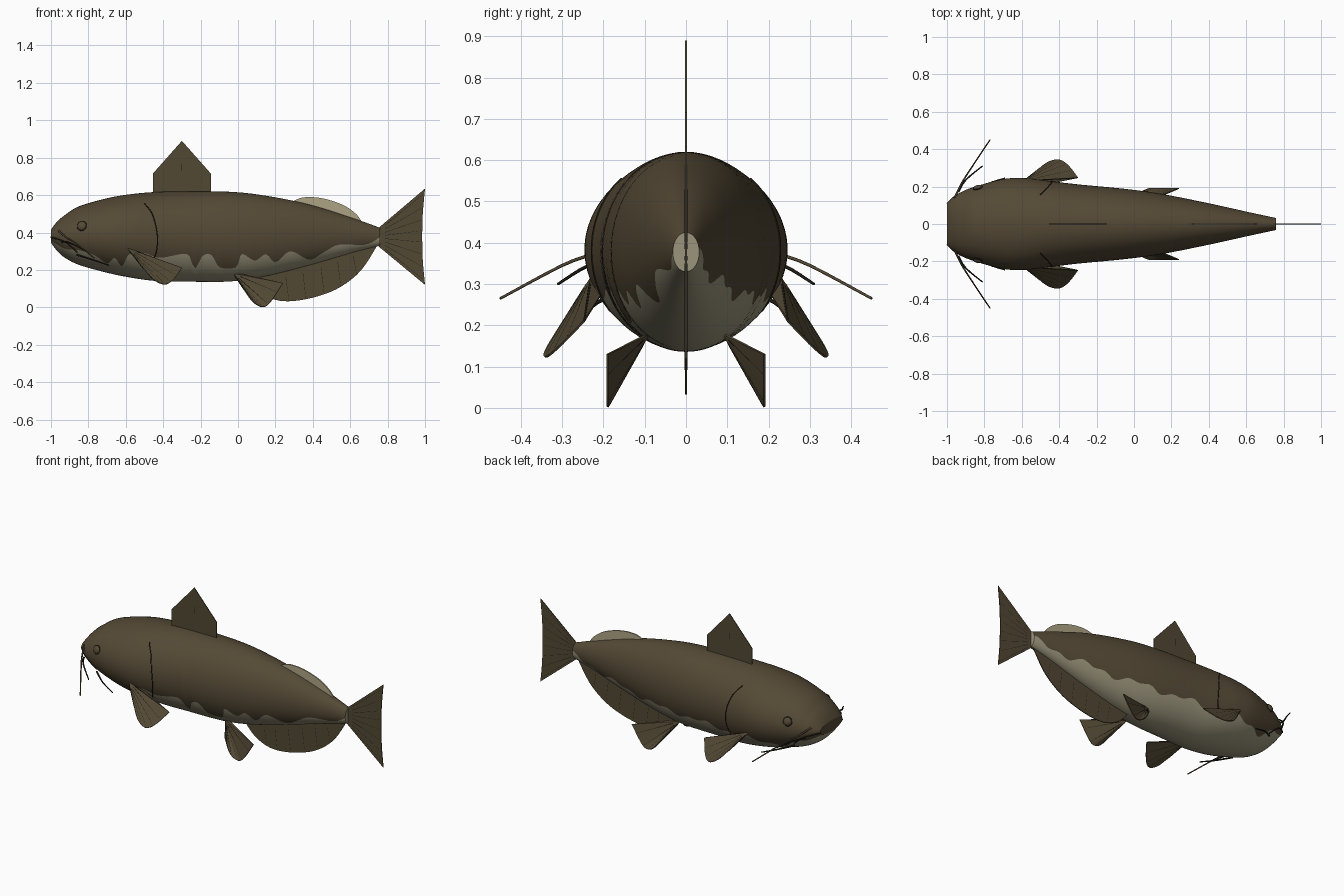
import bpy, bmesh, math
from mathutils import Vector

cube = bpy.data.objects.get("Cube")
if cube:
    bpy.data.objects.remove(cube, do_unlink=True)


def material(name, colour):
    mat = bpy.data.materials.new(name)
    mat.use_nodes = True
    mat.diffuse_color = (*colour, 1)
    mat.node_tree.nodes["Principled BSDF"].inputs["Base Color"].default_value = (*colour, 1)
    return mat


SKIN = material("olive_brown_skin", (.09, .067, .036))
BELLY = material("pale_belly", (.33, .30, .20))
FIN = material("brown_fin", (.085, .065, .034))
CREAM = material("cream_fin", (.42, .37, .23))
DARK = material("dark_line", (.015, .012, .007))


def smooth(points, steps):
    """Catmull-Rom resampling of points with any number of coordinates."""
    result = []
    for i in range(len(points) - 1):
        a, b = points[max(i - 1, 0)], points[i]
        c, d = points[i + 1], points[min(i + 2, len(points) - 1)]
        for k in range(steps):
            t = k / steps
            result.append(tuple(
                q + t * (r - p + t * (2 * p - 5 * q + 4 * r - s + t * (3 * (q - r) + s - p))) / 2
                for p, q, r, s in zip(a, b, c, d)))
    return result + [tuple(points[-1])]


def lookup(rows, x):
    """Linear lookup of a row by its first coordinate."""
    for a, b in zip(rows, rows[1:]):
        if x <= b[0]:
            t = max(0, (x - a[0]) / (b[0] - a[0]))
            return [p + t * (q - p) for p, q in zip(a, b)]
    return list(rows[-1])


def add_object(name, bm, *mats):
    mesh = bpy.data.meshes.new(name)
    bmesh.ops.recalc_face_normals(bm, faces=bm.faces)
    bm.to_mesh(mesh)
    bm.free()
    for mat in mats:
        mesh.materials.append(mat)
    obj = bpy.data.objects.new(name, mesh)
    bpy.context.collection.objects.link(obj)
    return obj


def smooth_shade(obj):
    bpy.ops.object.select_all(action='DESELECT')
    obj.select_set(True)
    bpy.context.view_layer.objects.active = obj
    bpy.ops.object.shade_smooth_by_angle(angle=math.radians(40))


def tube(name, paths, radius, mat, taper=1):
    """One curve object with a round bevel along every path."""
    curve = bpy.data.curves.new(name, 'CURVE')
    curve.dimensions = '3D'
    curve.bevel_depth = radius
    curve.bevel_resolution = 1
    curve.use_fill_caps = True
    for path in paths:
        spline = curve.splines.new('POLY')
        spline.points.add(len(path) - 1)
        for i, (point, co) in enumerate(zip(spline.points, path)):
            point.co = (*co, 1)
            point.radius = 1 + (taper - 1) * i / (len(path) - 1)
    curve.materials.append(mat)
    obj = bpy.data.objects.new(name, curve)
    bpy.context.collection.objects.link(obj)


def fin(name, outline, mat, fan=False, thickness=.005):
    """Thin fin from an outline, as one face or as a fan around its first point."""
    bm = bmesh.new()
    verts = [bm.verts.new(co) for co in outline]
    if fan:
        for a, b in zip(verts[1:], verts[2:]):
            bm.faces.new((verts[0], a, b))
    else:
        bm.faces.new(verts)
    obj = add_object(name, bm, mat)
    solid = obj.modifiers.new("thickness", 'SOLIDIFY')
    solid.thickness = thickness
    solid.offset = 0


def rays(name, pairs):
    paths = [[Vector(a).lerp(Vector(b), t) for t in (.15, .97)] for a, b in pairs]
    tube(name, paths, .0032, DARK, .9)


def upright(points):
    return [(x, 0, z) for x, z in points]


# Body profile: x, top, bottom, half width
PROFILE = smooth([
    (-1, .415, .345, .11), (-.97, .455, .305, .14), (-.93, .49, .268, .168),
    (-.85, .54, .227, .2), (-.7, .583, .185, .24), (-.58, .604, .16, .245),
    (-.45, .616, .142, .23), (-.3, .62, .138, .212), (-.05, .618, .138, .188),
    (.14, .598, .165, .162), (.38, .55, .225, .115), (.62, .475, .295, .062),
    (.76, .425, .33, .032)], 16)

# Height of the wavy edge between back and belly on the right side
EDGE = smooth([
    (-1, .36), (-.93, .315), (-.85, .305), (-.77, .28), (-.7, .235), (-.66, .265),
    (-.62, .22), (-.58, .285), (-.5, .29), (-.42, .265), (-.3, .285), (-.26, .275),
    (-.23, .205), (-.19, .275), (-.14, .28), (-.1, .215), (-.01, .215), (.02, .285),
    (.09, .25), (.15, .285), (.2, .24), (.28, .3), (.38, .255), (.46, .295),
    (.54, .335), (.68, .335), (.76, .375)], 6)


def belly_edge(x, side):
    if side < 0:
        return lookup(EDGE, x)[1]
    rise = max(0, x) ** 2 * .17 + max(0, -.8 - x) * .4
    return .27 + rise + .012 * math.sin(19 * x) + .009 * math.sin(43 * x + 1)


def skin_point(x, z, side):
    _, top, bottom, half = lookup(PROFILE, x)
    s = (2 * z - top - bottom) / (top - bottom)
    return Vector((x, side * half * math.sqrt(max(0, 1 - s * s)), z))


# Body: each ring has a vertex exactly on the belly edge
UP, LOW = 22, 14
bm = bmesh.new()
rings = []
for x, top, bottom, half in PROFILE:
    mid, tall = (top + bottom) / 2, (top - bottom) / 2
    halves = []
    for side in (1, -1):
        cut = math.asin(max(-.9, min(.9, (belly_edge(x, side) - mid) / tall)))
        angles = [math.pi / 2 + (cut - math.pi / 2) * i / UP for i in range(UP)]
        angles += [cut - (cut + math.pi / 2) * i / LOW for i in range(LOW + 1)]
        halves.append([(x, side * half * math.cos(a), mid + tall * math.sin(a)) for a in angles])
    rings.append([bm.verts.new(co) for co in halves[0] + halves[1][-2:0:-1]])
count = len(rings[0])
for a, b in zip(rings, rings[1:]):
    for j in range(count):
        k = (j + 1) % count
        face = bm.faces.new((a[j], a[k], b[k], b[j]))
        face.material_index = int(UP <= j < UP + 2 * LOW)
bm.faces.new(rings[0])
bm.faces.new(rings[-1]).material_index = 1
smooth_shade(add_object("body", bm, SKIN, BELLY))

# Dorsal fin
fin("dorsal_fin", upright([(-.455, .58), (-.455, .715), (-.3, .89), (-.145, .715), (-.145, .58)]), FIN)
tube("dorsal_ray", [upright([(-.3, .73), (-.3, .77)])], .0032, DARK)

# Adipose fin
hump = smooth([(.29, .565), (.35, .588), (.45, .583), (.56, .548), (.63, .5), (.66, .46)], 5)
fin("adipose_fin", upright(hump + [(.5, .48)]), CREAM, thickness=.008)

# Tail fin
trailing = smooth([(1, .635), (.988, .5), (.985, .38), (.988, .25), (1, .12)], 4)
fin("tail_fin", upright([(.74, .415)] + trailing + [(.74, .335)]), FIN)
rays("tail_rays", [((.75, 0, .375 + (z - .375) * .15), (x, 0, z)) for x, z in trailing[1:-1:2]])

# Anal fin
lower = smooth([(.05, .15), (.11, .085), (.2, .04), (.3, .034), (.43, .06),
                (.55, .11), (.66, .2), (.75, .34)], 4)
fin("anal_fin", upright(lower + [(.6, .34), (.38, .26), (.14, .2)]), FIN)
rays("anal_rays", [((x - .02, 0, lookup(PROFILE, x)[2] - .01), (x, 0, z)) for x, z in lower[8:26:3]])

# Paired parts
PECTORAL = smooth([(-.53, .275, .24), (-.47, .325, .165), (-.42, .343, .13),
                   (-.38, .335, .125), (-.34, .3, .155), (-.3, .247, .21)], 4)
PELVIC = smooth([(.025, .165, .11), (.075, .19, .035), (.13, .19, .002),
                 (.175, .19, .03), (.24, .19, .13)], 4)
BARBELS = {
    "long": [(-.96, .14, .41), (-.92, .22, .375), (-.87, .3, .345), (-.77, .45, .265)],
    "short": [(-.94, .17, .35), (-.9, .235, .345), (-.81, .31, .3)],
    "chin": [(-.86, .16, .28), (-.78, .215, .255), (-.69, .245, .225)],
}
for side, label in ((1, "left"), (-1, "right")):
    def flip(points):
        return [(x, y * side, z) for x, y, z in points]

    for name, edge, front, back in (
            ("pectoral", PECTORAL, (-.59, .23, .315), (-.5, .205, .275)),
            ("pelvic", PELVIC, (-.025, .09, .18), (.03, .1, .175))):
        root = flip([front])[0]
        tips = flip(edge)
        fin(f"{label}_{name}_fin", [root] + tips + flip([back]), FIN, fan=True)
        rays(f"{label}_{name}_rays", [(root, tip) for tip in tips[2::3]])

    for name, path in BARBELS.items():
        tube(f"{label}_{name}_barbel", [smooth(flip(path), 4)], .0055, DARK if name != "long" else SKIN, .6)

    # Eye: dark rim with a skin-coloured ball
    centre = skin_point(-.835, .435, side)
    for name, size, depth, mat in (("eye_rim", .028, .008, DARK), ("eye", .024, .014, SKIN)):
        bm = bmesh.new()
        bmesh.ops.create_uvsphere(bm, u_segments=20, v_segments=12, radius=1)
        obj = add_object(f"{label}_{name}", bm, mat)
        obj.scale = (size, size, depth)
        obj.location = centre
        normal = Vector((-.25, side, .3))
        obj.rotation_euler = normal.to_track_quat('Z', 'Y').to_euler()
        smooth_shade(obj)

    # Gill slit and mouth line follow the skin
    slit = smooth([(-.5, .555), (-.457, .495), (-.432, .39), (-.436, .3), (-.46, .235)], 8)
    tube(f"{label}_gill_slit", [[skin_point(x, z, side) for x, z in slit]], .003, DARK)
    lip = smooth([(-1, .375), (-.95, .36), (-.91, .34), (-.86, .295)], 5)
    tube(f"{label}_mouth_line", [[skin_point(x, z, side) for x, z in lip]], .004, DARK)
